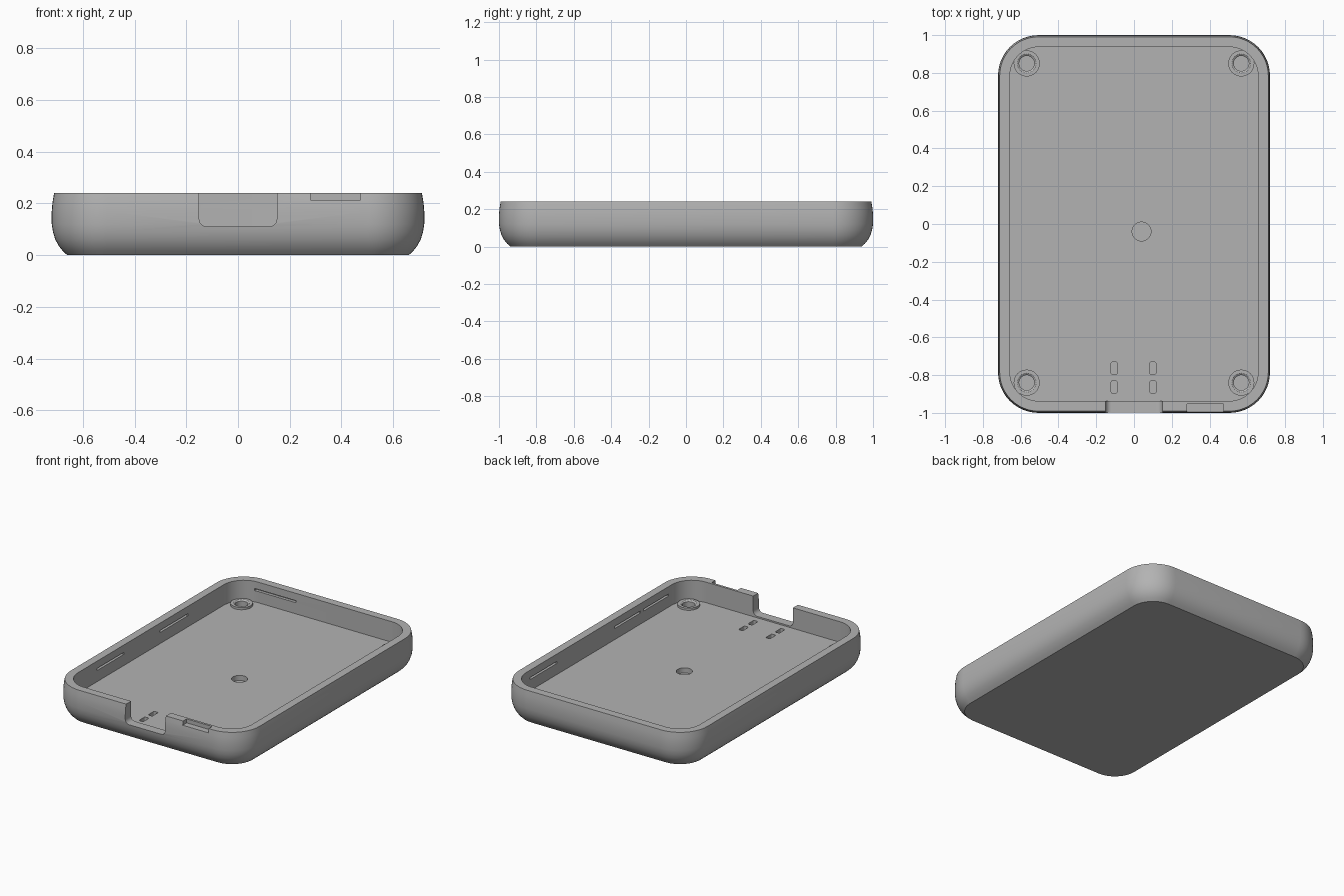
import bpy, bmesh, math
from mathutils import Matrix

cube = bpy.data.objects.get("Cube")
if cube:
    bpy.data.objects.remove(cube)

HX, HY, TOP, FLOOR, RADIUS, WALL = 0.72, 1.0, 0.24, 0.1, 0.215, 0.063

grey = bpy.data.materials.new("plain grey")
grey.use_nodes = True
grey.diffuse_color = (0.45, 0.45, 0.45, 1)
grey.node_tree.nodes["Principled BSDF"].inputs["Base Color"].default_value = grey.diffuse_color


def finish(bm, name):
    bmesh.ops.recalc_face_normals(bm, faces=bm.faces)
    mesh = bpy.data.meshes.new(name)
    bm.to_mesh(mesh)
    bm.free()
    obj = bpy.data.objects.new(name, mesh)
    bpy.context.collection.objects.link(obj)
    mesh.materials.append(grey)
    return obj


def smooth(obj):
    bpy.ops.object.select_all(action='DESELECT')
    bpy.context.view_layer.objects.active = obj
    obj.select_set(True)
    bpy.ops.object.shade_smooth_by_angle(angle=math.radians(30))


def rounded_ring(bm, inset, z, steps=12):
    """Rounded rectangle of vertices, pulled in by inset."""
    r, ring = RADIUS - inset, []
    for corner, (sx, sy) in enumerate(((1, 1), (-1, 1), (-1, -1), (1, -1))):
        for i in range(steps + 1):
            a = math.pi / 2 * (corner + i / steps)
            ring.append(bm.verts.new((sx * (HX - RADIUS) + r * math.cos(a),
                                      sy * (HY - RADIUS) + r * math.sin(a), z)))
    return ring


def bridge(bm, a, b):
    for i in range(len(a)):
        j = (i + 1) % len(a)
        bm.faces.new((a[i], a[j], b[j], b[i]))


def add_box(bm, x, y, z, bevel=0.0, axis=1):
    """Box from (min, max) ranges; edges along the axis can be rounded."""
    size = [r[1] - r[0] for r in (x, y, z)]
    mid = [(r[0] + r[1]) / 2 for r in (x, y, z)]
    new = bmesh.ops.create_cube(bm, size=1, matrix=Matrix.Translation(mid) @ Matrix.Diagonal((*size, 1)))
    if bevel:
        edges = {e for v in new["verts"] for e in v.link_edges
                 if abs(e.verts[0].co[axis] - e.verts[1].co[axis]) > 1e-5}
        bmesh.ops.bevel(bm, geom=list(edges), offset=bevel, segments=6,
                        profile=0.5, affect='EDGES')


def add_cylinder(bm, x, y, z0, z1, r):
    bmesh.ops.create_cone(bm, cap_ends=True, segments=32, radius1=r, radius2=r, depth=z1 - z0,
                          matrix=Matrix.Translation((x, y, (z0 + z1) / 2)))


# Tray: outer skin up to the rim, then down the inner wall to the floor
bm = bmesh.new()
profile = [(0.06, 0), (0.043, 0.016), (0.027, 0.036), (0.014, 0.06), (0.005, 0.088), (0, 0.12),
           (0, 0.17), (0.003, 0.205), (0.009, TOP), (WALL, TOP), (WALL, FLOOR)]
rings = [rounded_ring(bm, inset, z) for inset, z in profile]
for a, b in zip(rings, rings[1:]):
    bridge(bm, a, b)
bm.faces.new(rings[0])
bm.faces.new(rings[-1])
tray = finish(bm, "tray")

# Cutters for every opening and recess
bosses = [(sx * 0.568, y) for sx in (-1, 1) for y in (-0.84, 0.85)]
bm = bmesh.new()
add_box(bm, (-0.15, 0.15), (-1.1, -0.9), (0.11, 0.4), bevel=0.03)       # cable notch
add_box(bm, (0.28, 0.473), (-1.1, -0.953), (0.213, 0.3))                # rim recess
for x in (-0.105, 0.1):                                                 # tie slots
    for y in (-0.863, -0.763):
        add_box(bm, (x - 0.016, x + 0.016), (y - 0.032, y + 0.032), (0.06, 0.108), bevel=0.007, axis=2)
add_cylinder(bm, 0.04, -0.04, 0.065, 0.15, 0.05)                        # centre hole
for x, y in bosses:
    add_cylinder(bm, x, y, 0.04, 0.15, 0.04)
inner_x, inner_y, groove_z = HX - WALL, HY - WALL, (0.176, 0.19)
for y0, y1 in ((-0.58, -0.29), (0.1, 0.4)):                             # snap grooves
    add_box(bm, (-inner_x - 0.02, -inner_x + 0.02), (y0, y1), groove_z)
for y0, y1 in ((-0.75, -0.48), (-0.45, -0.17), (0.45, 0.74)):
    add_box(bm, (inner_x - 0.02, inner_x + 0.02), (y0, y1), groove_z)
add_box(bm, (-0.53, -0.22), (inner_y - 0.02, inner_y + 0.02), groove_z)
cutter = finish(bm, "opening_cutter")
cutter.hide_render = True

cut = tray.modifiers.new("openings", 'BOOLEAN')
cut.operation, cut.solver, cut.object = 'DIFFERENCE', 'EXACT', cutter
bpy.context.view_layer.objects.active = tray
bpy.ops.object.modifier_apply(modifier=cut.name)
bpy.data.objects.remove(cutter)
smooth(tray)

# Raised screw bosses: a low collar with a chamfered bore
for n, (x, y) in enumerate(bosses):
    bm = bmesh.new()
    loops = []
    for r, z in ((0.069, FLOOR - 0.002), (0.069, 0.115), (0.05, 0.115), (0.04, 0.108), (0.04, FLOOR - 0.002)):
        loops.append([bm.verts.new((x + r * math.cos(i * math.tau / 32),
                                    y + r * math.sin(i * math.tau / 32), z)) for i in range(32)])
    for a, b in zip(loops, loops[1:] + loops[:1]):
        bridge(bm, a, b)
    smooth(finish(bm, f"screw_boss_{n + 1}"))
